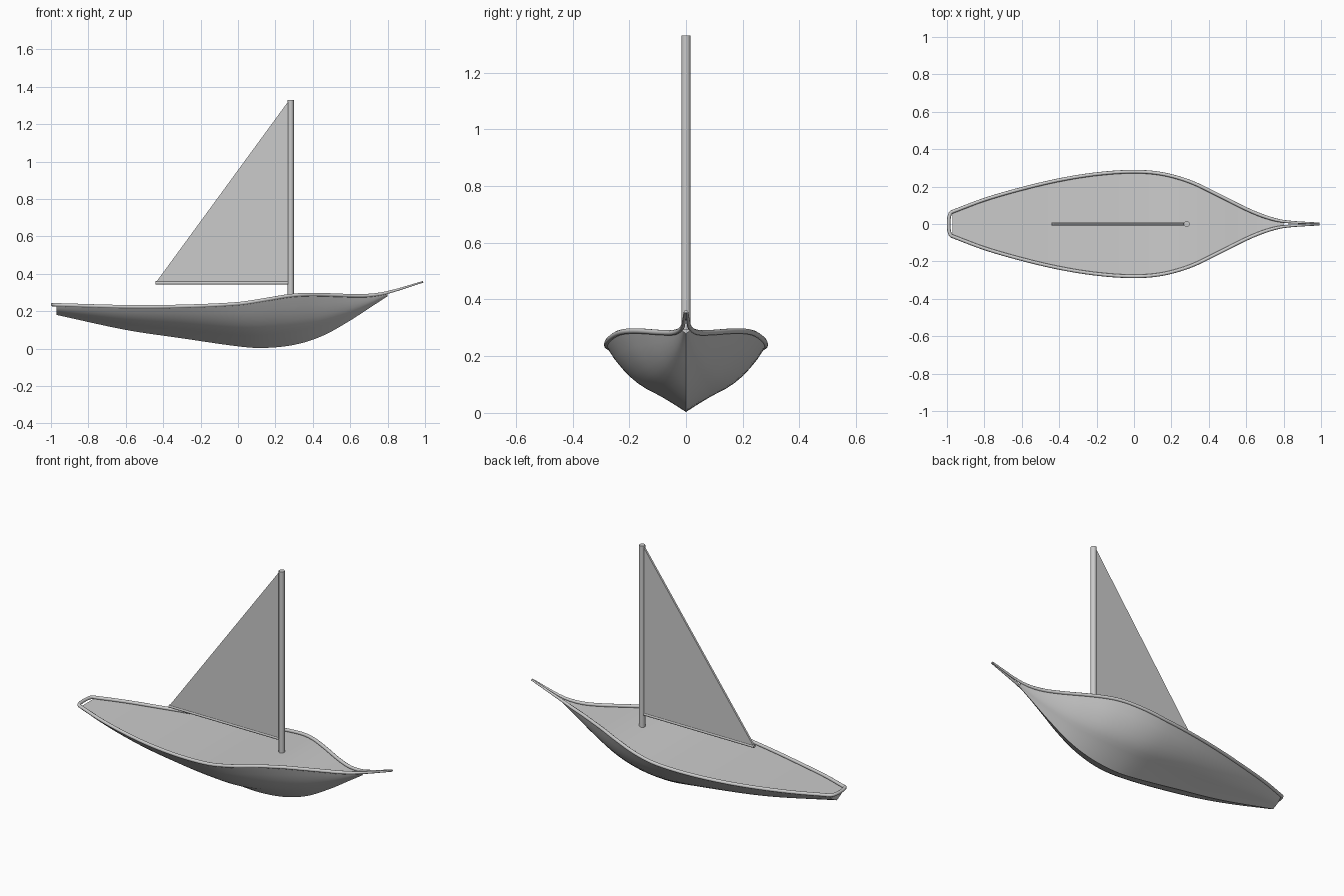
import bpy, bmesh, math
from mathutils import Vector

if "Cube" in bpy.data.objects:
    bpy.data.objects.remove(bpy.data.objects["Cube"])

grey = bpy.data.materials.new("plain grey")
grey.use_nodes = True
GREY = (0.6, 0.6, 0.6, 1)
grey.diffuse_color = GREY
grey.node_tree.nodes["Principled BSDF"].inputs["Base Color"].default_value = GREY


def smooth_value(pts, x):
    """Cubic interpolation through (position, value) pairs."""
    n = len(pts)
    i = max(k for k in range(n - 1) if pts[k][0] <= x or k == 0)

    def slope(k):
        a, b = pts[max(k - 1, 0)], pts[min(k + 1, n - 1)]
        return (b[1] - a[1]) / (b[0] - a[0])
    (x0, y0), (x1, y1) = pts[i], pts[i + 1]
    h = x1 - x0
    t = (x - x0) / h
    return ((2*t**3 - 3*t**2 + 1) * y0 + (t**3 - 2*t**2 + t) * h * slope(i)
            + (3*t**2 - 2*t**3) * y1 + (t**3 - t**2) * h * slope(i + 1))


def finish(name, bm, angle=35):
    bmesh.ops.recalc_face_normals(bm, faces=bm.faces)
    me = bpy.data.meshes.new(name)
    bm.to_mesh(me)
    bm.free()
    ob = bpy.data.objects.new(name, me)
    bpy.context.collection.objects.link(ob)
    me.materials.append(grey)
    bpy.ops.object.select_all(action='DESELECT')
    ob.select_set(True)
    bpy.context.view_layer.objects.active = ob
    bpy.ops.object.shade_smooth_by_angle(angle=math.radians(angle))
    return ob


# Lines of the boat: half beam, sheer height and keel height along x
BEAM = [(-.97, .066), (-.8, .13), (-.6, .188), (-.4, .235), (-.2, .267), (0, .28), (.15, .268),
        (.3, .226), (.45, .155), (.6, .08), (.7, .039), (.8, .014), (.99, .003)]
SHEER = [(-.97, .234), (-.6, .224), (-.3, .226), (0, .24), (.15, .262), (.28, .283),
         (.4, .289), (.6, .283), (.7, .284), (.8, .3), (.99, .357)]
KEEL = [(-.97, .18), (-.6, .1), (-.3, .055), (0, .012), (.13, .003), (.3, .02),
        (.45, .067), (.6, .15), (.7, .215), (.8, .28)]
SECTION = [(0, 0), (.18, .13), (.36, .25), (.55, .37), (.73, .55), (.9, .8), (1, 1)]

# Hull with deck and transom
bm = bmesh.new()
STEPS, SIDE = 48, 10
rings = []
for s in range(STEPS + 1):
    x = -.97 + 1.77 * s / STEPS
    w, top, low = (smooth_value(c, x) for c in (BEAM, SHEER, KEEL))
    top -= .006
    ring = []
    for k in range(-SIDE, SIDE + 1):
        u = abs(k) / SIDE
        y = math.copysign(w * u, k)
        ring.append(bm.verts.new((x, y, low + (top - low) * smooth_value(SECTION, u))))
    rings.append(ring)
for a, b in zip(rings, rings[1:]):
    for k in range(2 * SIDE):
        bm.faces.new((a[k], a[k + 1], b[k + 1], b[k]))
    bm.faces.new((a[0], b[0], b[-1], a[-1]))
bm.faces.new(rings[0])
bm.faces.new(rings[-1])
finish("hull", bm)

# Rail running round the stern and meeting in the raised bow tip
side = []
for s in range(61):
    x = .99 - 1.96 * s / 60
    side.append(Vector((x, smooth_value(BEAM, x), smooth_value(SHEER, x))))
stern = [Vector((-.97 - .021 * math.sin(a), .066 * math.cos(a) ** .8, .235))
         for a in (math.pi / 2 * i / 7 for i in range(1, 7))]
half = side + stern
path = half + [Vector((-.991, 0, .235))] + [Vector((p.x, -p.y, p.z)) for p in reversed(half)]
bm = bmesh.new()
rings = []
for i, p in enumerate(path):
    d = path[min(i + 1, len(path) - 1)] - path[max(i - 1, 0)]
    out = d.cross(Vector((0, 0, 1))).normalized()
    up = out.cross(d).normalized()
    r = .0095 - .005 * max(0, (p.x - .7) / .29)
    rings.append([bm.verts.new(p + r * (out * math.cos(t) + up * math.sin(t)))
                  for t in (math.tau * k / 10 for k in range(10))])
for a, b in zip(rings, rings[1:]):
    for k in range(10):
        bm.faces.new((a[k], a[k - 1], b[k - 1], b[k]))
bm.faces.new(rings[0])
bm.faces.new(rings[-1])
finish("rail", bm, 50)


def spar(name, start, end, radius):
    start, end = Vector(start), Vector(end)
    bm = bmesh.new()
    bmesh.ops.create_cone(bm, cap_ends=True, segments=12, radius1=radius, radius2=radius,
                          depth=(end - start).length)
    ob = finish(name, bm, 40)
    ob.location = (start + end) / 2
    ob.rotation_euler = (end - start).to_track_quat('Z', 'Y').to_euler()


# Mast and boom
spar("mast", (.282, 0, .27), (.282, 0, 1.33), .0165)
spar("boom", (-.44, 0, .351), (.282, 0, .351), .009)

# Thin triangular sail
bm = bmesh.new()
corners = [(-.44, .352), (.275, .352), (.275, 1.33)]
near, far = ([bm.verts.new((x, y, z)) for x, z in corners] for y in (-.006, .006))
bm.faces.new(near)
bm.faces.new(far)
for k in range(3):
    bm.faces.new((near[k - 1], near[k], far[k], far[k - 1]))
finish("sail", bm)
